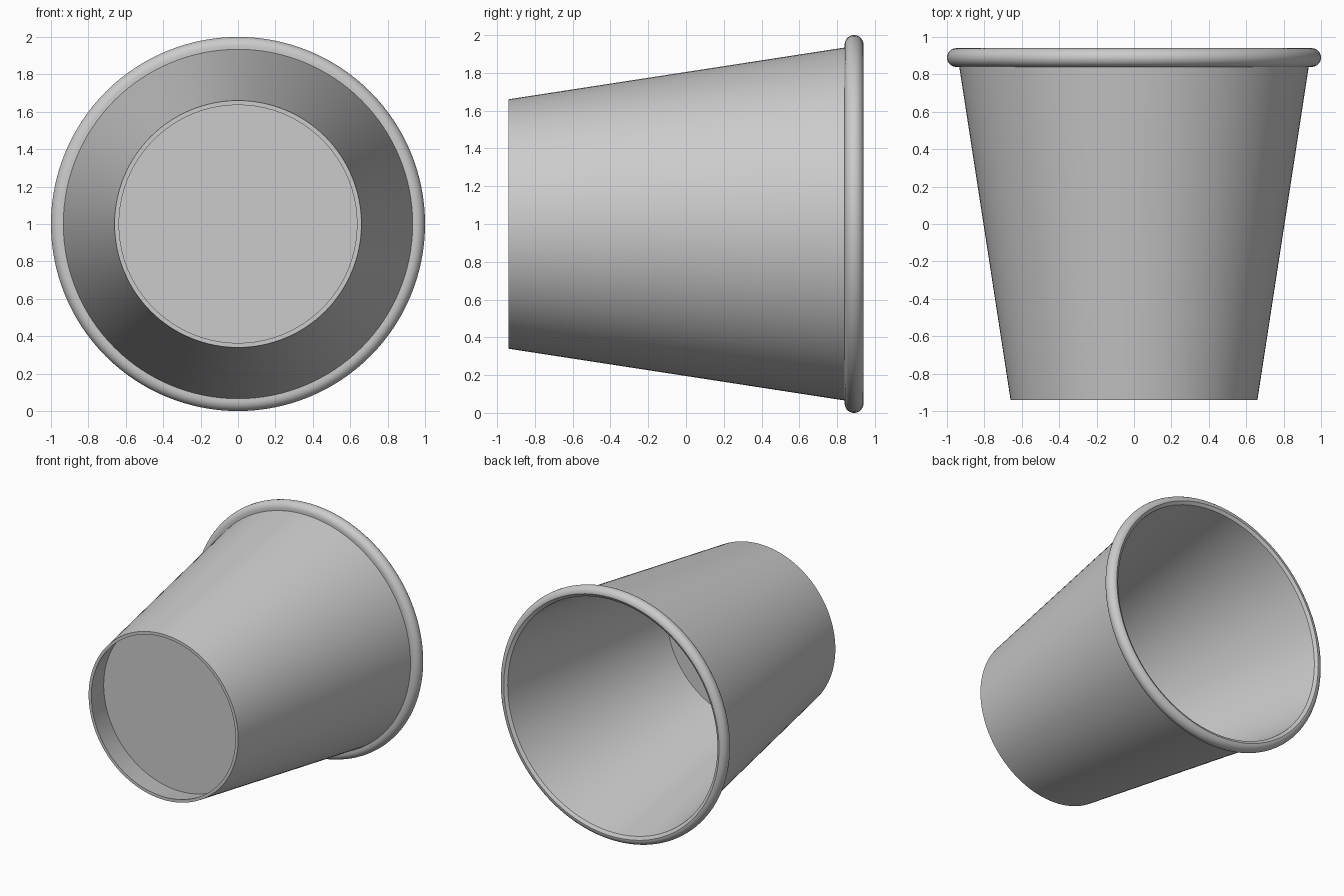
import bpy
import bmesh
import math
from mathutils import Vector

cube = bpy.data.objects.get("Cube")
if cube:
    bpy.data.objects.remove(cube, do_unlink=True)

SEGMENTS = 128
BASE_Y, TOP_Y = -0.94, 0.94
SLOPE = 0.154
THICK = 0.024
RIM_R = 0.05
CENTRE = Vector((0, 0, 1))

grey = bpy.data.materials.new("light grey")
grey.use_nodes = True
colour = (0.6, 0.6, 0.6, 1)
grey.diffuse_color = colour
grey.node_tree.nodes["Principled BSDF"].inputs["Base Color"].default_value = colour


def outer_radius(y):
    return 0.66 + SLOPE * (y - BASE_Y)


def lathe(name, profile, closed):
    """Spin (radius, y) points about the cup's horizontal axis."""
    bm = bmesh.new()
    verts = [bm.verts.new((r, y, 1)) for r, y in profile]
    pairs = list(zip(verts, verts[1:]))
    if closed:
        pairs.append((verts[-1], verts[0]))
    edges = [bm.edges.new(p) for p in pairs]
    bmesh.ops.spin(bm, geom=verts + edges, cent=CENTRE, axis=(0, 1, 0),
                   angle=math.tau, steps=SEGMENTS)
    bmesh.ops.remove_doubles(bm, verts=bm.verts, dist=0.0001)
    bmesh.ops.recalc_face_normals(bm, faces=bm.faces)
    mesh = bpy.data.meshes.new(name)
    bm.to_mesh(mesh)
    bm.free()
    mesh.materials.append(grey)
    obj = bpy.data.objects.new(name, mesh)
    bpy.context.collection.objects.link(obj)
    bpy.ops.object.select_all(action="DESELECT")
    obj.select_set(True)
    bpy.context.view_layer.objects.active = obj
    bpy.ops.object.shade_smooth_by_angle(angle=math.radians(35))
    return obj


# Tapered wall, open at both ends, with a rolled lip round the mouth
rim_y = TOP_Y - RIM_R
rim_centre = 1 - RIM_R
rolled = []
for i in range(17):
    a = math.pi / 2 - math.pi * i / 16
    rolled.append((rim_centre + RIM_R * math.cos(a), rim_y + RIM_R * math.sin(a)))
seam_y = rim_y - RIM_R
wall = [(outer_radius(BASE_Y) - THICK, BASE_Y),
        (outer_radius(TOP_Y) - THICK, TOP_Y - 0.015)]
wall += rolled
wall += [(outer_radius(seam_y), seam_y), (outer_radius(BASE_Y), BASE_Y)]
lathe("cup_wall_and_rim", wall, True)

# Floor recessed inside the base
floor_y = BASE_Y + 0.2
floor_r = outer_radius(floor_y) - THICK / 2
lathe("cup_floor", [(0, floor_y), (floor_r, floor_y),
                    (floor_r, floor_y + THICK), (0, floor_y + THICK)], False)
